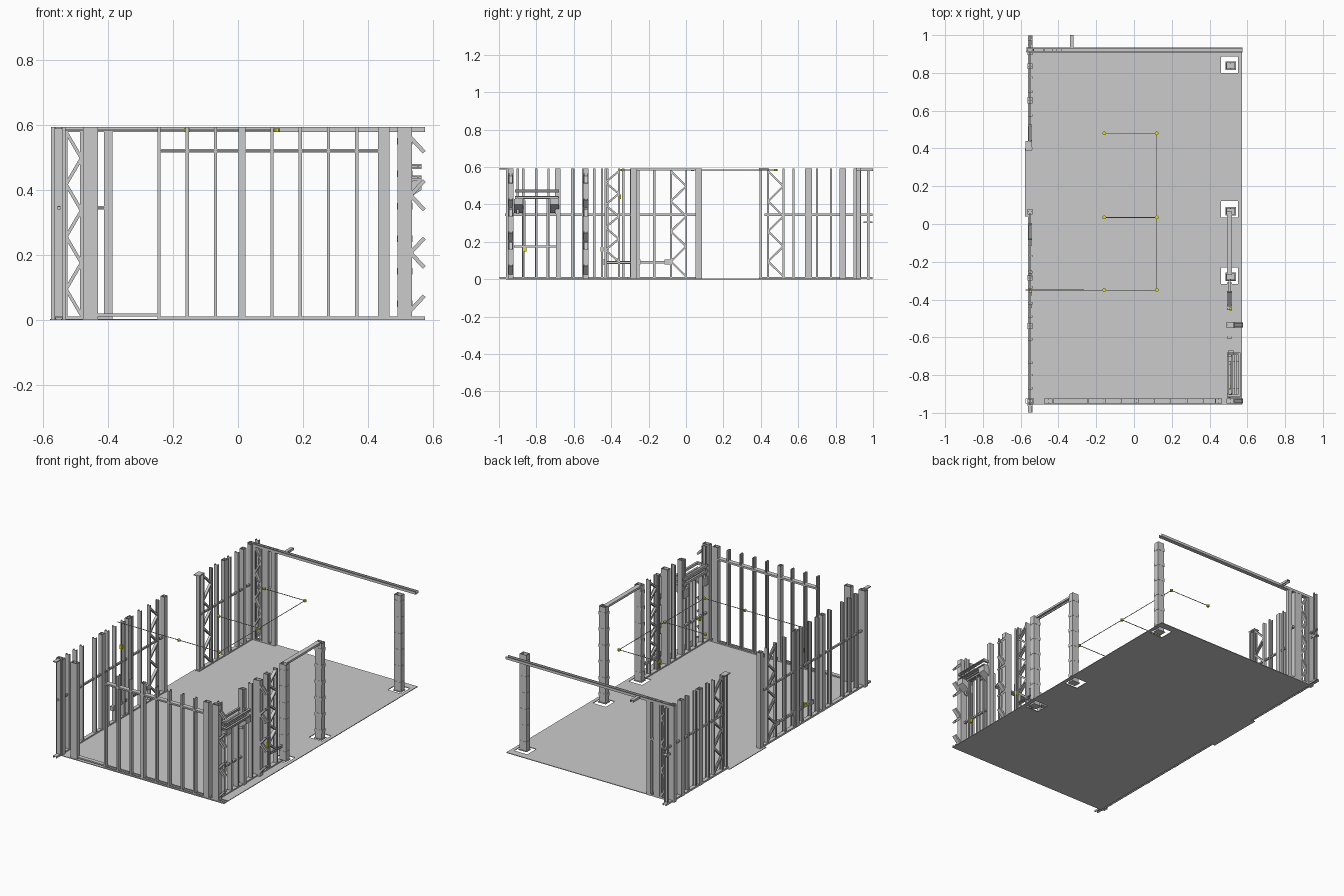
import bpy, bmesh
from mathutils import Vector as V

if "Cube" in bpy.data.objects:
    bpy.data.objects.remove(bpy.data.objects["Cube"])

X, Y, Z = V((1, 0, 0)), V((0, 1, 0)), V((0, 0, 1))
H = 0.593
parts = {}


def sweep(part, a, b, u, profile):
    """Extrude a 2D profile from a to b; u is the profile's first axis."""
    bm = parts.setdefault(part, bmesh.new())
    a, b = V(a), V(b)
    axis = (b - a).normalized()
    u = (V(u) - axis * V(u).dot(axis)).normalized()
    v = axis.cross(u)
    ends = [[bm.verts.new(e + u * p + v * q) for p, q in profile] for e in (a, b)]
    n = len(profile)
    bm.faces.new(ends[0][::-1])
    bm.faces.new(ends[1])
    for i in range(n):
        j = (i + 1) % n
        bm.faces.new((ends[0][i], ends[0][j], ends[1][j], ends[1][i]))


def channel(part, a, b, u, w, d, t=0.0025, lip=0.005):
    """Lipped C section: web of width w along u, flanges of depth d."""
    p, q = w / 2, d / 2
    half = [(p, -q), (p, q), (p - lip, q), (p - lip, q - t), (p - t, q - t), (p - t, t - q)]
    sweep(part, a, b, u, half + [(-x, y) for x, y in half[::-1]])


def box(part, x0, x1, y0, y1, z0, z1):
    p, q = (x1 - x0) / 2, (y1 - y0) / 2
    c = ((x0 + x1) / 2, (y0 + y1) / 2)
    sweep(part, (*c, z0), (*c, z1), X, [(-p, -q), (p, -q), (p, q), (-p, q)])


def stud(part, x, y, u, w=0.024, d=0.012, z0=0, z1=H):
    channel(part, (x, y, z0), (x, y, z1), u, w, d)


def column(part, x, y, along, length, depth, z0=0, z1=H):
    """Two channels toe to toe, giving a closed box column."""
    normal = Y if along == X else X
    for s in (-1, 1):
        c = V((x, y, 0)) + along * (s * length / 4)
        sign = -s if Z.cross(normal).dot(along) > 0 else s
        stud(part, c.x, c.y, normal * sign, depth, length / 2, z0, z1)


def truss(part, start, along, width, normal, depth=0.02, z0=0.0, n=7):
    """Two chord studs with zigzag bracing."""
    start = V(start)
    a, b = start + along * 0.004, start + along * (width - 0.004)
    for c, s in ((a, 1), (b, -1)):
        k = s if Z.cross(normal).dot(along) > 0 else -s
        stud(part, c.x, c.y, normal * k, depth, 0.010, z0)
    h = (H - z0 - 0.03) / n
    for i in range(n):
        lo, hi = (a, b) if i % 2 else (b, a)
        zi = z0 + 0.015 + i * h
        channel(part, lo + Z * zi, hi + Z * (zi + h), normal, depth * 0.8, 0.010)


# floor slab with three square footing openings
box("floor", -0.55, 0.572, -0.955, 0.932, 0, 0.004)
box("floor_door_step", -0.577, -0.55, 0.04, 0.40, 0, 0.004)
box("footing_cutter", 0.46, 0.55, 0.80, 0.888, -0.1, 0.1)
box("footing_cutter", 0.46, 0.55, 0.035, 0.122, -0.1, 0.1)
box("footing_cutter", 0.46, 0.55, -0.318, -0.23, -0.1, 0.1)

# left wall: tracks, studs, mid rail and trusses around the opening
LX = -0.55
for y0, y1 in ((-0.998, 0.055), (0.39, 0.998)):
    channel("left_track", (LX, y0, 0.006), (LX, y1, 0.006), X, 0.024, 0.011)
    channel("left_mid_rail", (LX, y0 + 0.03, 0.345), (LX, y1, 0.345), Z, 0.011, 0.010)
for y in (-0.87, -0.80, -0.735, -0.61, -0.49, -0.42, -0.335, -0.255, -0.17,
          0.40, 0.575, 0.70, 0.775, 0.975):
    stud("left_studs", LX, y, X)
for y, w in ((-0.945, 0.035), (-0.54, 0.03), (-0.285, 0.03), (0.065, 0.03), (0.655, 0.035), (0.835, 0.03), (0.915, 0.04)):
    column("left_columns", LX, y, Y, w, 0.026)
truss("left_trusses", (LX, -0.085, 0), Y, 0.09, X)
truss("left_trusses", (LX, 0.435, 0), Y, 0.09, X)
channel("left_low_rail", (LX, -0.43, 0.092), (LX, -0.09, 0.092), Z, 0.014, 0.010)
for y in (-0.43, -0.26, -0.10):
    box("left_rail_brackets", LX - 0.01, LX + 0.01, y - 0.016, y + 0.016, 0.08, 0.106)
channel("left_end_blocking", (LX, 0.95, 0.305), (LX, 0.998, 0.305), X, 0.022, 0.010)
box("left_top_plate", -0.562, -0.54, -0.998, -0.955, 0.588, 0.594)
box("left_top_plate", -0.575, -0.54, 0.39, 0.44, 0.588, 0.594)

# front wall: track, studs, high rail, doorway columns
FY = -0.937
channel("front_track", (-0.245, FY, 0.006), (0.574, FY, 0.006), Y, 0.028, 0.011)
box("front_threshold", -0.43, -0.245, FY - 0.013, FY + 0.013, 0.012, 0.02)
channel("front_high_rail", (-0.247, FY, 0.52), (0.435, FY, 0.52), Z, 0.011, 0.028)
for i in range(8):
    stud("front_studs", -0.243 + 0.0873 * i * 0.995, FY, Y, 0.028, 0.010)
stud("front_studs", 0.007, FY, -Y, 0.028, 0.010)
column("front_columns", -0.552, FY, X, 0.045, 0.028)
column("front_columns", -0.453, FY, X, 0.045, 0.028)
column("front_columns", 0.448, FY, X, 0.036, 0.028)
column("front_columns", 0.512, FY, X, 0.045, 0.028)

# back wall: short braced corner and long header
BY = 0.922
truss("back_corner_truss", (-0.532, BY, 0), X, 0.055, Y, 0.024)
column("back_columns", -0.552, BY, X, 0.042, 0.024)
column("back_columns", -0.453, BY, X, 0.042, 0.024)
column("back_columns", -0.398, BY, X, 0.026, 0.024)
channel("back_mid_rail", (-0.475, BY, 0.345), (-0.385, BY, 0.345), Z, 0.011, 0.02)
channel("back_track", (-0.57, BY, 0.006), (-0.385, BY, 0.006), Y, 0.024, 0.011)
channel("back_header", (-0.57, BY, 0.586), (0.574, BY, 0.586), Y, 0.026, 0.016)
channel("back_header_stub", (-0.33, 0.935, 0.586), (-0.33, 1.0, 0.586), X, 0.02, 0.014)

# right wall: studs, rails, truss
RX = 0.506
channel("right_track", (RX, -0.95, 0.006), (RX, -0.31, 0.006), X, 0.028, 0.011)
for y in (-0.60, -0.45):
    stud("right_studs", RX, y, X, 0.028, 0.010)
for y in (-0.87, -0.80, -0.74):
    stud("right_cripple_studs", RX, y, X, 0.028, 0.010, 0, 0.43)
column("right_columns", 0.512, -0.682, Y, 0.024, 0.03)
column("right_columns", 0.512, -0.535, Y, 0.03, 0.045)
channel("right_low_rail", (RX, -0.92, 0.175), (RX, -0.69, 0.175), Z, 0.011, 0.012)
truss("right_truss", (RX, -0.435, 0), Y, 0.08, X, 0.026, 0.08, 8)
for y in (-0.431, -0.359):
    stud("right_truss_legs", RX, y, X, 0.026, 0.010, 0, 0.08)
channel("right_truss_sill", (RX, -0.435, 0.09), (RX, -0.29, 0.09), Z, 0.016, 0.012)

# outward braces cut off at the right edge
for y in (FY, -0.535):
    for k in range(4):
        z = 0.03 + 0.177 * k
        for s in (-1, 1):
            if 0.01 < z + 0.045 * s < 0.59:
                channel("right_outer_braces", (0.53, y, z), (0.572, y, z + 0.045 * s), Y, 0.026, 0.012)

# shelf frame with slanted brackets on the right wall
for z, h in ((0.437, 0.015), (0.472, 0.015)):
    for x in (0.498, 0.558):
        channel("shelf_frame", (x, -0.915, z), (x, -0.68, z), Z, h, 0.012)
    for y in (-0.907, -0.688):
        channel("shelf_frame", (0.495, y, z), (0.564, y, z), Z, h, 0.012)
for x in (0.518, 0.538):
    channel("shelf_slats", (x, -0.905, 0.437), (x, -0.69, 0.437), X, 0.010, 0.012)
for y in (-0.895, -0.703):
    sweep("shelf_brackets", (0, y - 0.024, 0), (0, y + 0.024, 0), X,
          [(0.492, -0.355), (0.564, -0.40), (0.564, -0.43), (0.54, -0.43), (0.492, -0.405)])
for y in (-0.90, -0.695):
    stud("shelf_posts", RX, y, X, 0.028, 0.012, 0.35, H)

# box posts over the footings, with battens and gate header
for y in (-0.28, 0.068, 0.838):
    column("right_posts", 0.512, y, X, 0.045, 0.034)
    for k in range(6):
        z = 0.04 + 0.1 * k
        box("post_battens", 0.488, 0.536, y - 0.018, y + 0.018, z, z + 0.02)
    box("post_base_plates", 0.485, 0.539, y - 0.022, y + 0.022, 0, 0.004)
channel("right_gate_header", (RX, -0.27, 0.587), (RX, 0.065, 0.587), X, 0.028, 0.013)

# round conduit along the ceiling, with a drop on the left wall
curve = bpy.data.curves.new("ceiling_conduit", "CURVE")
curve.dimensions = "3D"
curve.bevel_depth, curve.bevel_resolution = 0.0022, 1
zc = 0.584
runs = [[(-0.575, -0.35, zc), (0.12, -0.35, zc), (0.12, 0.48, zc), (-0.157, 0.48, zc)],
        [(0.12, 0.035, zc), (-0.157, 0.035, zc)],
        [(-0.545, -0.355, zc), (-0.545, -0.355, 0.09)],
        [(0.515, -0.45, 0.16), (0.515, -0.45, 0.58)],
        [(0.515, -0.86, 0.16), (0.515, -0.86, 0.42)]]
for run in runs:
    sp = curve.splines.new("POLY")
    sp.points.add(len(run) - 1)
    for p, co in zip(sp.points, run):
        p.co = (*co, 1)
bpy.context.collection.objects.link(bpy.data.objects.new("ceiling_conduit", curve))

# yellow junction and switch boxes
octagon = [(0.009, 0.004), (0.004, 0.009), (-0.004, 0.009), (-0.009, 0.004),
           (-0.009, -0.004), (-0.004, -0.009), (0.004, -0.009), (0.009, -0.004)]
for x in (-0.157, 0.12):
    for y in (-0.35, 0.035, 0.48):
        sweep("junction_boxes", (x, y, 0.578), (x, y, 0.589), X, octagon)
for x, y, z in ((0.512, -0.86, 0.16), (0.512, -0.45, 0.16), (-0.548, -0.355, 0.44),
                (-0.548, -0.37, 0.10), (-0.548, -0.27, 0.10)):
    box("switch_boxes", x - 0.007, x + 0.007, y - 0.008, y + 0.008, z - 0.012, z + 0.012)

# turn every gathered part into an object
yellow = bpy.data.materials.new("yellow_box")
yellow.diffuse_color = (0.8, 0.75, 0.0, 1)
yellow.use_nodes = True
yellow.node_tree.nodes["Principled BSDF"].inputs["Base Color"].default_value = yellow.diffuse_color
for name, bm in parts.items():
    bmesh.ops.recalc_face_normals(bm, faces=bm.faces)
    me = bpy.data.meshes.new(name)
    bm.to_mesh(me)
    bm.free()
    if name in ("junction_boxes", "switch_boxes"):
        me.materials.append(yellow)
    bpy.context.collection.objects.link(bpy.data.objects.new(name, me))

cutter = bpy.data.objects["footing_cutter"]
cutter.hide_render = True
cutter.hide_viewport = True
mod = bpy.data.objects["floor"].modifiers.new("footing_holes", "BOOLEAN")
mod.operation, mod.object, mod.solver = "DIFFERENCE", cutter, "EXACT"
